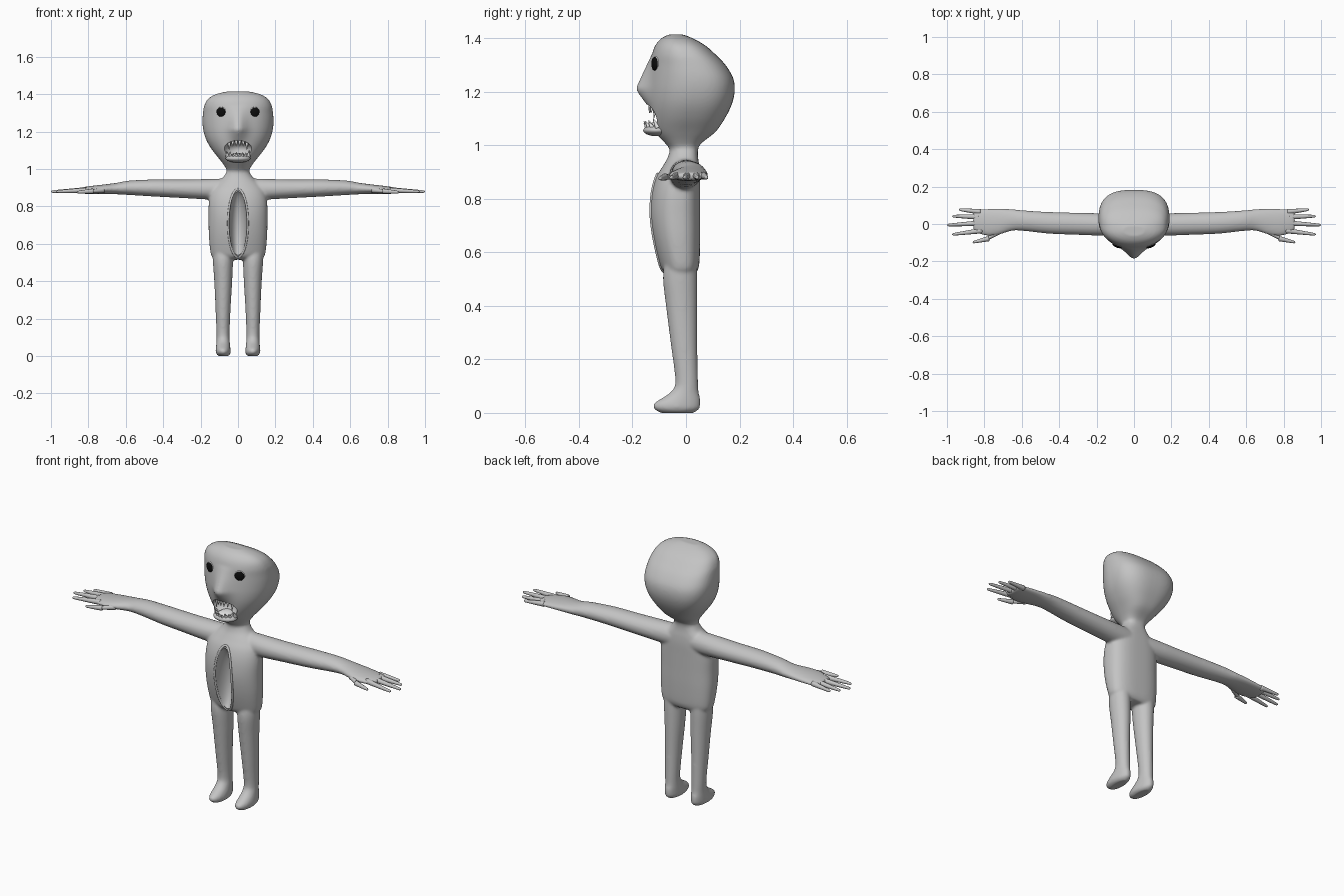
import bpy, bmesh, math
from mathutils import Vector, Matrix

if "Cube" in bpy.data.objects:
    bpy.data.objects.remove(bpy.data.objects["Cube"])


def material(name, v):
    m = bpy.data.materials.new(name)
    m.diffuse_color = (v, v, v, 1)
    m.use_nodes = True
    m.node_tree.nodes["Principled BSDF"].inputs["Base Color"].default_value = m.diffuse_color
    return m


GREY = material("grey skin", 0.55)
PALE = material("pale tooth", 0.8)
BLACK = material("black pupil", 0.004)


def smooth_rows(rows, steps=4):
    """Catmull-Rom interpolation of profile rows."""
    out = []
    for i in range(len(rows) - 1):
        p0, p1, p2, p3 = (rows[max(0, min(len(rows) - 1, i + k))] for k in (-1, 0, 1, 2))
        for s in range(steps):
            t = s / steps
            out.append([0.5 * (2 * b + (c - a) * t + (2 * a - 5 * b + 4 * c - d) * t * t
                               + (3 * b - a - 3 * c + d) * t ** 3)
                        for a, b, c, d in zip(p0, p1, p2, p3)])
    return out + [list(rows[-1])]


def loft(bm, rows, axis="z", n_back=2.0, n=40, warp=None):
    """Rows are (t, u0, u1, v0, v1): bounds of an oval section at t."""
    rings = []
    for t, u0, u1, v0, v1 in smooth_rows(rows):
        ring = []
        for k in range(n):
            a = 2 * math.pi * k / n
            c, s = math.cos(a), math.sin(a)
            e = 2 / (n_back if s > 0 else 2.0)
            u = (u0 + u1) / 2 + (u1 - u0) / 2 * math.copysign(abs(c) ** e, c)
            v = (v0 + v1) / 2 + (v1 - v0) / 2 * math.copysign(abs(s) ** e, s)
            co = Vector((u, v, t) if axis == "z" else (t, u, v))
            if warp and s < 0:
                co = warp(co)
            ring.append(bm.verts.new(co))
        rings.append(ring)
    for a, b in zip(rings, rings[1:]):
        for k in range(n):
            bm.faces.new((a[k], a[(k + 1) % n], b[(k + 1) % n], b[k]))
    bm.faces.new(rings[0])
    bm.faces.new(rings[-1])


def finish(name, bm, mat):
    bmesh.ops.recalc_face_normals(bm, faces=bm.faces)
    me = bpy.data.meshes.new(name)
    bm.to_mesh(me)
    bm.free()
    me.materials.append(mat)
    me.shade_smooth()
    ob = bpy.data.objects.new(name, me)
    bpy.context.collection.objects.link(ob)
    return ob


def ellipsoid(name, loc, size, mat, rot=None):
    bm = bmesh.new()
    m = Matrix.Translation(loc) @ (rot or Matrix()) @ Matrix.Diagonal((*size, 1))
    bmesh.ops.create_uvsphere(bm, u_segments=32, v_segments=20, radius=1, matrix=m)
    return finish(name, bm, mat)


def tapered(name, a, b, r0, r1, mat, segs=10, flat=1.0):
    """Rounded finger or pointed tooth from a to b."""
    a, b = Vector(a), Vector(b)
    rot = (b - a).to_track_quat("Z", "Y").to_matrix().to_4x4()
    bm = bmesh.new()
    length = (b - a).length
    rows = [(t * length, -r, r, -r * flat, r * flat) for t, r in
            ((0, r0), (0.5, (r0 + r1) / 2), (0.9, r1), (0.97, r1 * 0.75), (1, r1 * 0.2))]
    loft(bm, rows, n=segs)
    bm.transform(Matrix.Translation(a) @ rot)
    return finish(name, bm, mat)


# Head with a pointed nose
def nose(co):
    f = max(0, 1 - (co.z - 1.21) / 0.13) if co.z > 1.21 else max(0, 1 - (1.21 - co.z) / 0.07)
    co.y -= 0.05 * f * math.exp(-(co.x / 0.045) ** 2)
    return co


bm = bmesh.new()
head = [(.93, .075, -.06, .045), (.985, .06, -.062, .045), (1.01, .068, -.08, .06),
        (1.05, .097, -.115, .11), (1.1, .137, -.13, .145), (1.15, .167, -.138, .17),
        (1.2, .184, -.14, .182), (1.25, .19, -.137, .177), (1.3, .187, -.132, .148),
        (1.34, .18, -.127, .11), (1.375, .16, -.114, .07), (1.4, .118, -.092, .025),
        (1.414, .06, -.065, -.01)]
loft(bm, [(z, -x, x, a, b) for z, x, a, b in head], n_back=2.8, n=64, warp=nose)

# Torso
torso = [(.515, .115, -.06, .03), (.53, .138, -.085, .042), (.56, .148, -.1, .05),
         (.65, .156, -.124, .053), (.74, .157, -.136, .053), (.82, .156, -.13, .053),
         (.88, .145, -.112, .053), (.92, .118, -.088, .05), (.955, .08, -.068, .045),
         (.985, .06, -.06, .043)]
loft(bm, [(z, -x, x, a, b) for z, x, a, b in torso], n_back=2.8, n=64)

# Arms with palms, legs with feet
arm = [(.05, -.06, .05, .83, .95), (.18, -.062, .057, .838, .946), (.3, -.058, .06, .845, .944),
       (.45, -.052, .064, .853, .944), (.58, -.038, .072, .861, .938), (.65, -.036, .079, .865, .926),
       (.72, -.057, .083, .867, .917), (.78, -.064, .082, .867, .91), (.83, -.052, .078, .868, .903),
       (.86, -.035, .068, .872, .898)]
leg = [(0, .05, .105, -.095, .03), (.015, .04, .118, -.12, .05), (.035, .04, .119, -.12, .054),
       (.055, .042, .117, -.09, .053), (.08, .044, .115, -.055, .047), (.12, .045, .115, -.04, .045),
       (.25, .04, .12, -.056, .042), (.4, .031, .127, -.075, .042), (.5, .027, .134, -.086, .042),
       (.56, .025, .136, -.08, .04)]
for s in (1, -1):
    loft(bm, [(s * r[0], *r[1:]) for r in arm], axis="x")
    loft(bm, [(r[0], *sorted((s * r[1], s * r[2])), *r[3:]) for r in leg])
body = finish("body", bm, GREY)

# Fuse the parts, then cut the mouth and the belly opening
rm = body.modifiers.new("fuse", "REMESH")
rm.mode, rm.voxel_size = "VOXEL", 0.007
sm = body.modifiers.new("soften", "SMOOTH")
sm.factor, sm.iterations = 0.5, 7
cutters = [ellipsoid("mouth_cutter", (0, -.15, 1.105), (.082, .085, .048), GREY),
           ellipsoid("belly_cutter", (0, -.14, .70), (.048, .09, .19), GREY)]
for c in cutters:
    c.hide_render = True
    bo = body.modifiers.new("cut", "BOOLEAN")
    bo.operation, bo.solver, bo.object = "DIFFERENCE", "EXACT", c
deps = bpy.context.evaluated_depsgraph_get()
mesh = bpy.data.meshes.new_from_object(body.evaluated_get(deps))
body.modifiers.clear()
body.data = mesh
mesh.materials.clear()
mesh.materials.append(GREY)
mesh.set_sharp_from_angle(angle=math.radians(50))
mesh.polygons.foreach_set("use_smooth", [True] * len(mesh.polygons))
for c in cutters:
    bpy.data.objects.remove(c)
bpy.context.view_layer.update()


def surface(x, z, fallback):
    hit, loc, _, _ = body.ray_cast(Vector((x, -1, z)), Vector((0, 1, 0)))
    return loc if hit else Vector((x, fallback, z))


# Raised rim around the belly opening
cu = bpy.data.curves.new("belly_rim", "CURVE")
cu.dimensions, cu.bevel_depth, cu.bevel_resolution = "3D", 0.006, 2
sp = cu.splines.new("POLY")
sp.points.add(47)
sp.use_cyclic_u = True
for k, p in enumerate(sp.points):
    a = 2 * math.pi * k / 48
    p.co = (*surface(.052 * math.cos(a), .71 + .182 * math.sin(a), -.08), 1)
cu.materials.append(GREY)
bpy.context.collection.objects.link(bpy.data.objects.new("belly_rim", cu))

# Eyes: pale ball, black pupil, grey lid ring
for s in (1, -1):
    p = surface(s * .09, 1.305, -.11)
    rot = Matrix.Rotation(s * math.radians(22), 4, "Z")
    out = rot @ Vector((0, -1, 0))
    ellipsoid("eyeball", p - out * .012, (.031, .02, .031), PALE, rot)
    ellipsoid("pupil", p + out * .003, (.025, .009, .025), BLACK, rot)

# Fingers and thumbs: base and tip seen from above
for s in (1, -1):
    for (bx, by), (tx, ty) in (((.82, .065), (.935, .077)), ((.83, .038), (.972, .042)),
                               ((.83, .004), (1.0, -.006)), ((.81, -.035), (.972, -.056)),
                               ((.72, -.04), (.80, -.088))):
        tapered("finger", (s * bx, by, .887), (s * tx, ty, .879), .0145, .0075, GREY)
    tapered("thumb_tip", (s * .775, -.078, .882), (s * .862, -.098, .876), .014, .007, GREY)

# Lower jaw and tongue
ellipsoid("lower_jaw", (0, -.108, 1.056), (.066, .052, .022), GREY)
ellipsoid("tongue", (0, -.105, 1.073), (.035, .045, .013), PALE)

# Teeth along the upper and lower mouth edges
for k in range(8):
    u = (k - 3.5) / 3.5
    x = .066 * u
    y = -.138 + .035 * u * u
    drop = .045 if k in (1, 6) else .026
    tapered("upper_tooth", (x, y + .006, 1.152 - .012 * u * u), (x, y, 1.146 - drop), .009, .002, PALE, 8)
    tapered("lower_tooth", (x * .85, y - .002, 1.055 + .012 * u * u),
            (x * .9, y - .02, 1.084 + .01 * u * u + .006 * (k % 2)), .011, .002, PALE, 8)
